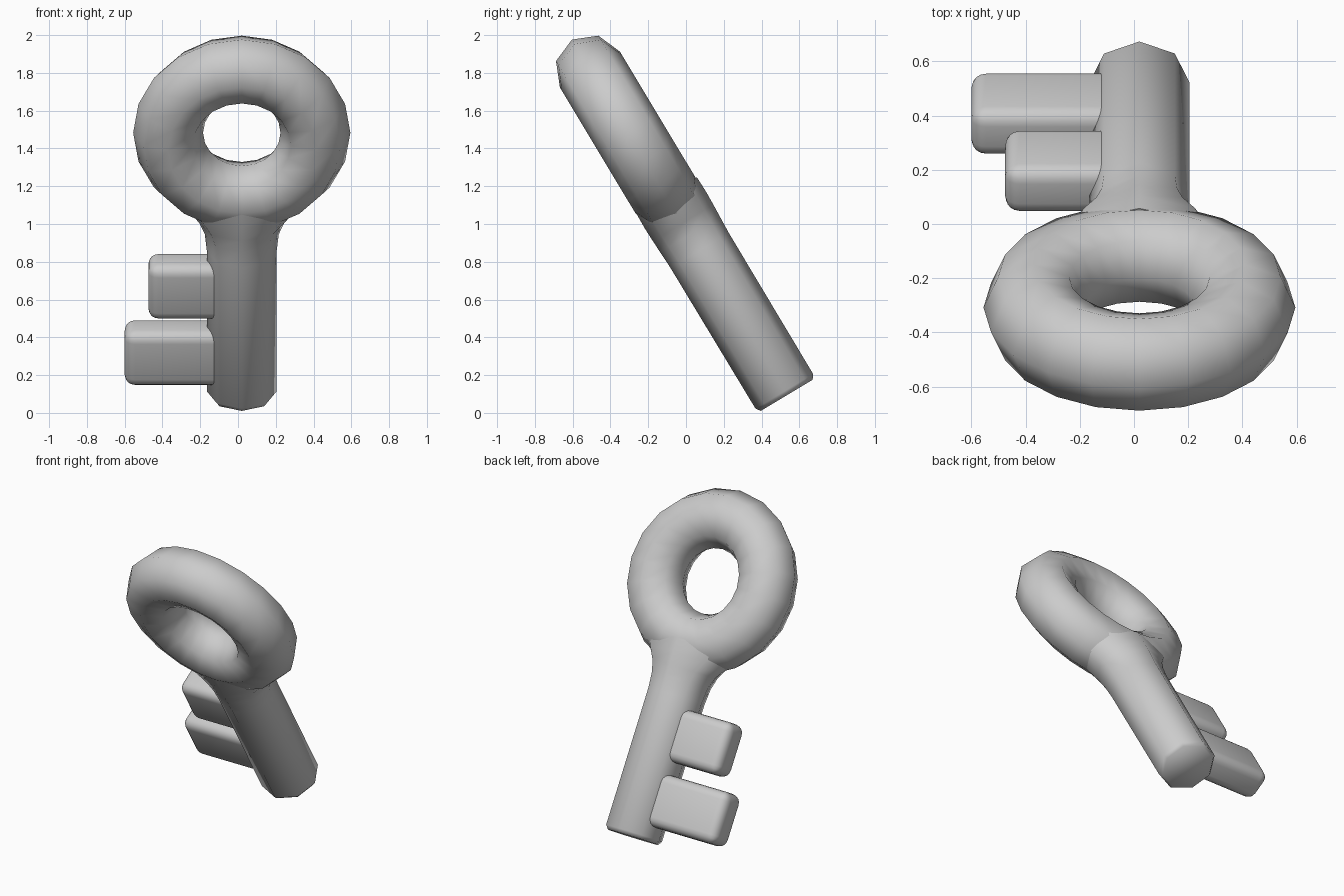
import bpy, bmesh
from math import radians, sin, cos, pi
from mathutils import Matrix

if "Cube" in bpy.data.objects:
    bpy.data.objects.remove(bpy.data.objects["Cube"])

# Key is modelled upright (z along the key, y through its thickness), then leaned
LEAN = Matrix.Rotation(radians(31), 4, 'X')
CX, CY = 0.02, 0.505


def finish(name, bm, angle=60):
    bmesh.ops.recalc_face_normals(bm, faces=bm.faces)
    bm.transform(LEAN)
    mesh = bpy.data.meshes.new(name)
    bm.to_mesh(mesh)
    bm.free()
    ob = bpy.data.objects.new(name, mesh)
    bpy.context.collection.objects.link(ob)
    bpy.ops.object.select_all(action='DESELECT')
    ob.select_set(True)
    bpy.context.view_layer.objects.active = ob
    bpy.ops.object.shade_smooth_by_angle(angle=radians(angle))
    return ob


def skin(bm, rings, closed):
    n = len(rings[0])
    pairs = list(zip(rings, rings[1:]))
    if closed:
        pairs.append((rings[-1], rings[0]))
    for a, b in pairs:
        for i in range(n):
            j = (i + 1) % n
            bm.faces.new((a[i], a[j], b[j], b[i]))


# Bow: ring with an octagonal tube
bm = bmesh.new()
R, r, SEG = 0.39, 0.185, 20
rings = []
for i in range(SEG):
    a = 2 * pi * i / SEG
    ring = []
    for k in range(8):
        t = 2 * pi * k / 8
        d = R + r * cos(t)
        ring.append(bm.verts.new((CX + d * cos(a), 0.5 + r * sin(t), 1.43 + d * sin(a))))
    rings.append(ring)
skin(bm, rings, True)
finish("bow_ring", bm)

# Shaft: octagonal loft flaring into the bow (height, half width, half depth)
bm = bmesh.new()
profile = [(-0.195, 0.165, 0.16), (-0.17, 0.185, 0.178), (0.7, 0.185, 0.18),
           (0.8, 0.196, 0.184), (0.87, 0.225, 0.187), (0.95, 0.29, 0.189),
           (1.04, 0.33, 0.187)]
rings = [[bm.verts.new((CX + w * cos(k * pi / 4), CY + d * sin(k * pi / 4), z))
          for k in range(8)] for z, w, d in profile]
skin(bm, rings, False)
bm.faces.new(rings[0])
bm.faces.new(rings[-1])
finish("shaft", bm)


# Teeth: rounded blocks reaching into the shaft
def tooth(name, x_out, z):
    bm = bmesh.new()
    x_in = -0.03
    size = Matrix.Diagonal((x_in - x_out, 0.195, 0.33, 1))
    place = Matrix.Translation(((x_in + x_out) / 2, 0.513, z))
    bmesh.ops.create_cube(bm, size=1, matrix=place @ size)
    bmesh.ops.bevel(bm, geom=bm.edges[:], offset=0.055, segments=4,
                    profile=0.5, affect='EDGES')
    finish(name, bm, 40)


tooth("upper_tooth", -0.475, 0.474)
tooth("lower_tooth", -0.60, 0.064)
